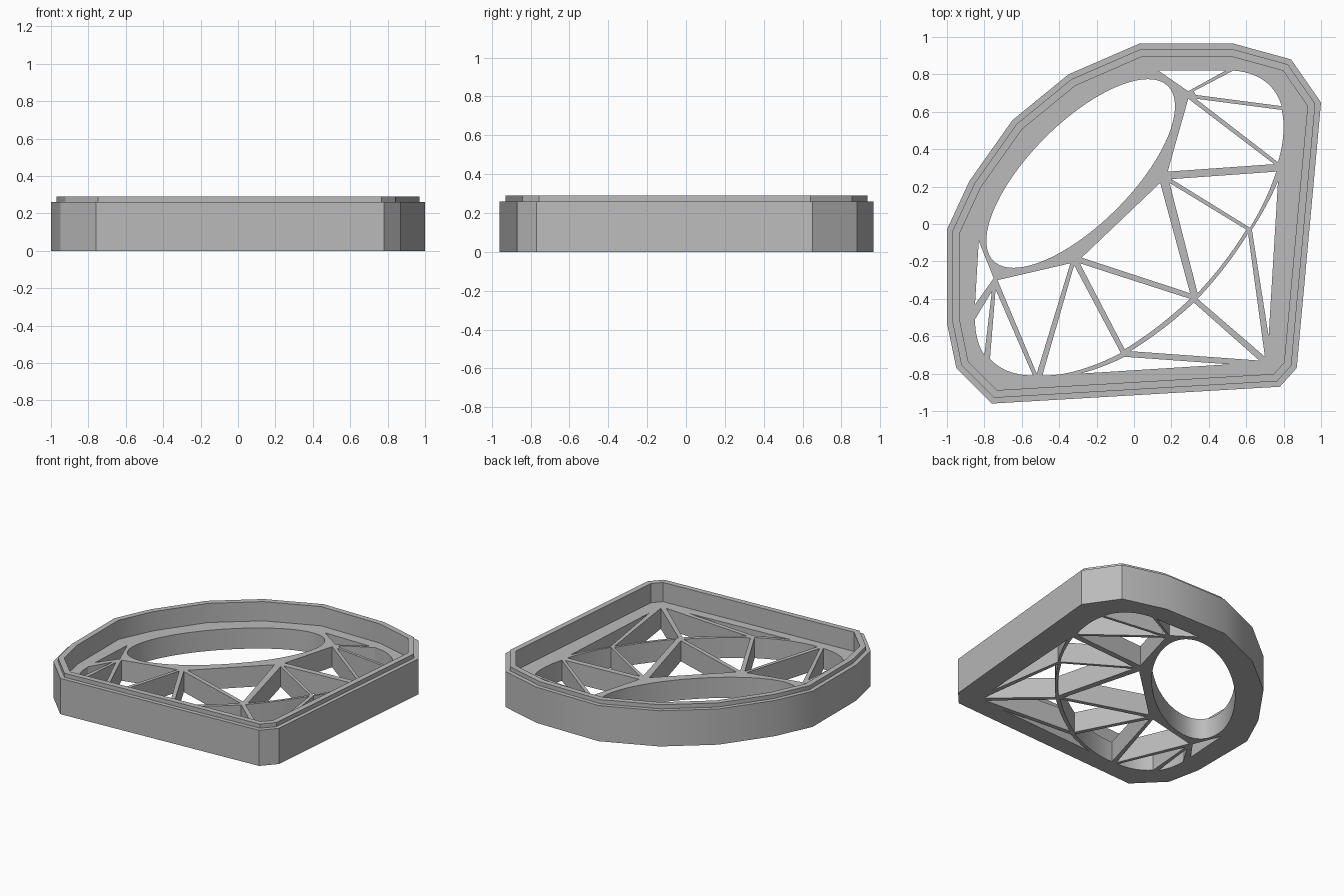
import bpy, bmesh, math
from mathutils import Vector

cube = bpy.data.objects.get("Cube")
if cube:
    bpy.data.objects.remove(cube, do_unlink=True)

grey = bpy.data.materials.new("plain_grey")
grey.use_nodes = True
grey.diffuse_color = (0.5, 0.5, 0.5, 1)
grey.node_tree.nodes["Principled BSDF"].inputs["Base Color"].default_value = grey.diffuse_color

FLOOR_TOP, WALL_TOP, LIP_TOP = 0.15, 0.26, 0.29


def plate(name, loops, bottom, top):
    """Extrude flat loops into a solid; inner loops become holes."""
    curve = bpy.data.curves.new(name + "_profile", "CURVE")
    curve.dimensions = "2D"
    curve.fill_mode = "BOTH"
    curve.extrude = (top - bottom) / 2
    for loop in loops:
        spline = curve.splines.new("POLY")
        spline.points.add(len(loop) - 1)
        for point, co in zip(spline.points, loop):
            point.co = (co.x, co.y, 0, 1)
        spline.use_cyclic_u = True
    source = bpy.data.objects.new(name + "_profile", curve)
    bpy.context.collection.objects.link(source)
    graph = bpy.context.evaluated_depsgraph_get()
    mesh = bpy.data.meshes.new_from_object(source.evaluated_get(graph))
    bpy.data.objects.remove(source, do_unlink=True)

    bm = bmesh.new()
    bm.from_mesh(mesh)
    bmesh.ops.remove_doubles(bm, verts=bm.verts, dist=0.0001)
    bmesh.ops.translate(bm, verts=bm.verts, vec=(0, 0, (top + bottom) / 2))
    bmesh.ops.recalc_face_normals(bm, faces=bm.faces)
    bm.to_mesh(mesh)
    bm.free()
    mesh.materials.clear()
    mesh.materials.append(grey)
    obj = bpy.data.objects.new(name, mesh)
    bpy.context.collection.objects.link(obj)
    bpy.ops.object.select_all(action="DESELECT")
    obj.select_set(True)
    bpy.context.view_layer.objects.active = obj
    bpy.ops.object.shade_smooth_by_angle(angle=math.radians(30))
    return obj


def inset(loop, width):
    """Offset a clockwise loop inwards with mitred corners."""
    result = []
    for i, p in enumerate(loop):
        before = (p - loop[i - 1]).normalized()
        after = (loop[(i + 1) % len(loop)] - p).normalized()
        n1, n2 = Vector((before.y, -before.x)), Vector((after.y, -after.x))
        result.append(p + (n1 + n2) * width / (1 + n1.dot(n2)))
    return result


class Ellipse:
    """Ellipse whose long axis runs along the diagonal."""

    def __init__(self, centre, long, short):
        self.centre, self.long, self.short = Vector(centre), long, short
        self.u = Vector((1, 1)).normalized()
        self.v = Vector((-1, 1)).normalized()

    def at(self, angle, scale=1):
        return (self.centre + self.u * self.long * scale * math.cos(angle)
                + self.v * self.short * scale * math.sin(angle))

    def locate(self, p):
        d = p - self.centre
        a, b = d.dot(self.u) / self.long, d.dot(self.v) / self.short
        return math.atan2(b, a), math.hypot(a, b)


def hole(corners, girdle, steps=12):
    """Opening between struts; sides lying along the girdle are curved."""
    points = [Vector(c) / 100 for c in corners]
    loop = []
    for i, p in enumerate(points):
        loop.append(p)
        a0, s0 = girdle.locate(p)
        a1, s1 = girdle.locate(points[(i + 1) % len(points)])
        if all(0.93 < s < 1.11 for s in (s0, s1)):
            turn = (a1 - a0 + math.pi) % math.tau - math.pi
            for k in range(1, steps):
                f = k / steps
                loop.append(girdle.at(a0 + turn * f, s0 + (s1 - s0) * f))
    return loop


# Outer outline, clockwise from the back
outline = [Vector(p) / 100 for p in (
    (3, 96.5), (53, 96.5), (84, 88), (100, 65), (87, -77), (78, -87), (-76, -96),
    (-95, -77), (-100, -53), (-100, -3), (-88, 23), (-65, 55.5), (-35, 80))]
lip_edge, wall_edge = inset(outline, 0.03), inset(outline, 0.07)

# Large oval opening and the girdle curve around the struts
table = Ellipse((-0.285, 0.27), 0.66, 0.27)
oval = [table.at(math.tau * i / 96) for i in range(96)]
girdle = Ellipse((-0.025, 0.005), 1.05, 0.5)

# Openings inside the girdle, in hundredths
inner_holes = (
    ((-28, -18), (14, 22), (30, -37)),
    ((19, 22), (60, -3), (34, -37)),
    ((20, 24), (76, 28), (62, -2)),
    ((29, 67), (75, 32), (18, 28)),
    ((33, 67), (79, 61), (77, 33)),
    ((32, 71), (53, 82), (79, 63), (33, 69)),
    ((-29, -21), (30, -40), (-5, -67)),
    ((-32, -22), (-7, -69), (-49, -81)),
    ((-34, -21), (-52, -80), (-73, -30)),
    ((-74, -35), (-54, -81), (-77, -72)),
    ((-76, -36), (-85, -51), (-80, -70)))

# Openings between the girdle and the frame
outer_holes = (
    ((13, 82), (49, 82), (29, 71)),
    ((-83, -9), (-75, -29), (-85, -43)),
    ((77, 23), (72, -60), (63, -3)),
    ((61, -5), (70, -71), (34, -40)),
    ((32, -42), (67, -73), (-2, -68)),
    ((-5, -71), (51, -75), (-29, -80)))

openings = [hole(h, girdle) for h in inner_holes + outer_holes]

# Pierced floor, surrounding frame and raised lip
plate("lattice_floor", [wall_edge, oval] + openings, 0, FLOOR_TOP)
plate("outer_frame", [outline, wall_edge], 0, WALL_TOP)
plate("raised_lip", [lip_edge, wall_edge], WALL_TOP, LIP_TOP)
